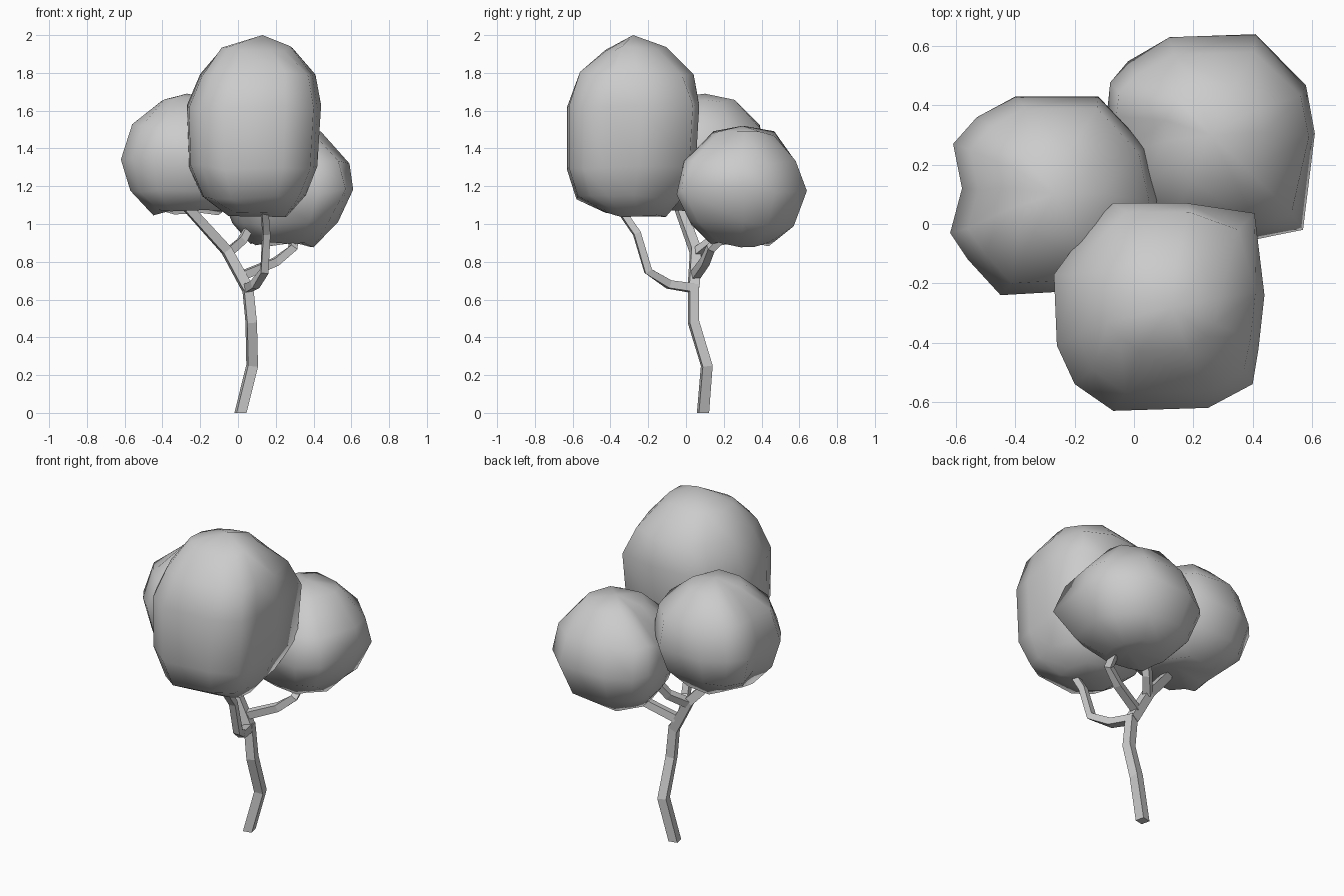
import bpy
import bmesh
import random
from math import cos, sin, pi
from mathutils import Vector

random.seed(4)

default_cube = bpy.data.objects.get("Cube")
if default_cube:
    bpy.data.objects.remove(default_cube, do_unlink=True)

# One plain grey for the whole tree
grey = bpy.data.materials.new("plain grey")
grey.use_nodes = True
colour = (0.6, 0.6, 0.6, 1)
grey.diffuse_color = colour
grey.node_tree.nodes["Principled BSDF"].inputs["Base Color"].default_value = colour


def loft(name, rings, bottom=None, top=None, smooth=False):
    """Skin a stack of equal rings; close each end with a point or a flat cap."""
    bm = bmesh.new()
    loops = [[bm.verts.new(point) for point in ring] for ring in rings]
    count = len(loops[0])
    for lower, upper in zip(loops, loops[1:]):
        for i in range(count):
            j = (i + 1) % count
            bm.faces.new((lower[i], lower[j], upper[j], upper[i]))
    for loop, tip in ((loops[0], bottom), (loops[-1], top)):
        if tip is None:
            bm.faces.new(loop)
        else:
            point = bm.verts.new(tip)
            for i in range(count):
                bm.faces.new((loop[i], loop[(i + 1) % count], point))
    bmesh.ops.recalc_face_normals(bm, faces=bm.faces)
    for face in bm.faces:
        face.smooth = smooth
    mesh = bpy.data.meshes.new(name)
    bm.to_mesh(mesh)
    bm.free()
    mesh.materials.append(grey)
    obj = bpy.data.objects.new(name, mesh)
    bpy.context.collection.objects.link(obj)
    return obj


def crown(name, outline, levels, bottom, top):
    """Leaf mass: a plan outline fitted to each level, its corners rounder at the ends."""
    xs = [p[0] for p in outline]
    ys = [p[1] for p in outline]
    middle = Vector((min(xs) + max(xs), min(ys) + max(ys))) / 2
    half = Vector((max(xs) - min(xs), max(ys) - min(ys))) / 2
    rings = []
    for i, (z, left, right, front, back) in enumerate(levels):
        corner = 1.35 - 0.35 * abs(2 * i / (len(levels) - 1) - 1)
        ring = []
        for x, y in outline:
            offset = Vector(((x - middle.x) / half.x, (y - middle.y) / half.y))
            offset *= min(1, corner / offset.length)
            ring.append((((left + right) + offset.x * (right - left)) / 2,
                         ((front + back) + offset.y * (back - front)) / 2,
                         z + random.uniform(-0.015, 0.015)))
        rings.append(ring)
    return loft(name, rings, bottom, top, smooth=True)


def limb(name, path, start, end, turn=0.2):
    """Square-section limb that tapers along a bent path."""
    points = [Vector(p) for p in path]
    last = len(points) - 1
    rings = []
    for i, point in enumerate(points):
        along = (points[min(i + 1, last)] - points[max(i - 1, 0)]).normalized()
        side = Vector((0, 1, 0)).cross(along)
        if side.length < 0.5:
            side = Vector((1, 0, 0))
        side = (side - along * side.dot(along)).normalized()
        other = along.cross(side)
        radius = (start + (end - start) * i / last) / 2 ** 0.5
        angles = [turn + pi / 4 + k * pi / 2 for k in range(4)]
        rings.append([point + radius * (side * cos(a) + other * sin(a)) for a in angles])
    if path[0][2] == 0:
        for vert in rings[0]:
            vert.z = 0
    return loft(name, rings)


# Leaf crowns
crown("front_crown",
      [(-.07, .07), (.18, .07), (.41, .04), (.44, -.24), (.42, -.42), (.4, -.54),
       (.25, -.62), (-.07, -.63), (-.2, -.54), (-.26, -.41), (-.27, -.17), (-.16, -.02)],
      [(1.05, -.06, .26, -.44, -.1),
       (1.14, -.19, .36, -.58, -.03),
       (1.3, -.26, .42, -.63, .05),
       (1.62, -.27, .44, -.63, .07),
       (1.79, -.2, .41, -.57, .04),
       (1.93, -.1, .29, -.44, -.1)],
      (.1, -.28, 1.04), (.13, -.28, 2))

crown("right_crown",
      [(-.4, .43), (-.12, .43), (.04, .26), (.08, .08), (.05, -.12), (-.1, -.22),
       (-.45, -.24), (-.56, -.12), (-.62, -.03), (-.58, .12), (-.61, .27), (-.53, .36)],
      [(1.06, -.46, -.08, -.14, .27),
       (1.18, -.57, .03, -.2, .38),
       (1.35, -.62, .08, -.24, .43),
       (1.52, -.56, .05, -.2, .39),
       (1.66, -.42, -.12, -.05, .27)],
      (-.25, .06, 1.1), (-.27, .1, 1.69))

crown("back_crown",
      [(.12, .63), (.41, .64), (.58, .47), (.61, .31), (.57, -.01), (.42, -.04),
       (.1, -.03), (-.02, .1), (-.07, .25), (-.09, .39), (-.08, .48), (-.02, .55)],
      [(.89, .06, .4, .12, .45),
       (1.0, -.03, .53, .02, .57),
       (1.17, -.09, .61, -.05, .64),
       (1.33, -.06, .59, -.01, .58),
       (1.48, .1, .44, .13, .48)],
      (.26, .26, .92), (.26, .3, 1.52))

# Trunk
limb("trunk", [(.013, .09, 0), (.075, .11, .25), (.07, .04, .48), (.05, .04, .68)], .055, .05)

# Branches
limb("front_branch", [(.05, .04, .66), (.09, -.09, .68), (.14, -.2, .75),
                      (.15, -.26, .95), (.14, -.35, 1.08)], .045, .035)
limb("right_branch", [(.05, .04, .66), (-.06, .05, .86), (-.26, -.03, 1.08),
                      (-.24, -.03, 1.17)], .055, .045)
limb("back_branch", [(.03, .05, .73), (.2, .1, .8), (.29, .13, .87),
                     (.3, .24, .98)], .045, .038)
limb("middle_twig", [(-.05, .06, .85), (.02, .14, .91), (.06, .18, .98)], .045, .04)
